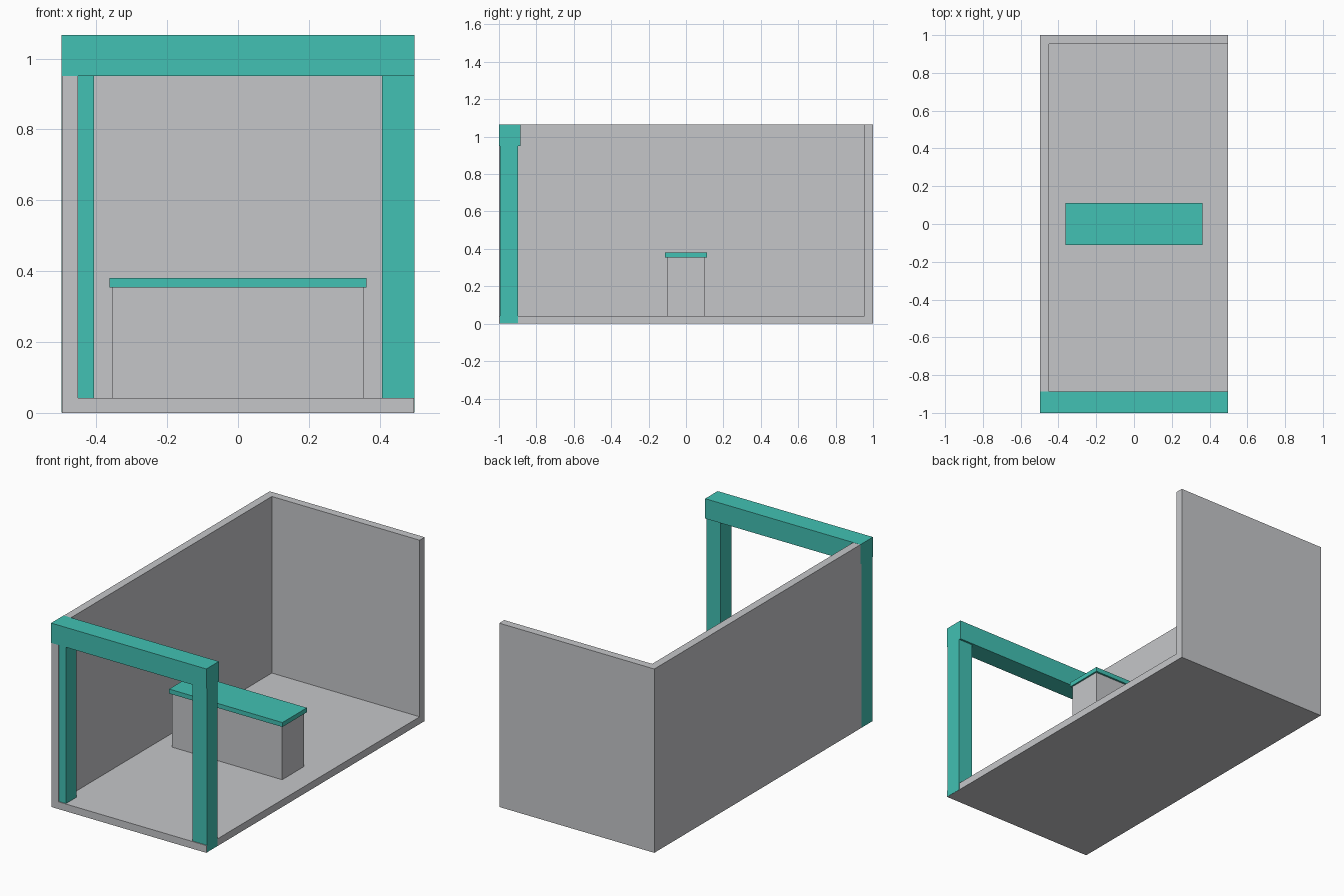
import bpy

if "Cube" in bpy.data.objects:
    bpy.data.objects.remove(bpy.data.objects["Cube"])


def material(name, rgb):
    m = bpy.data.materials.new(name)
    m.diffuse_color = (*rgb, 1)
    m.use_nodes = True
    m.node_tree.nodes["Principled BSDF"].inputs["Base Color"].default_value = m.diffuse_color
    return m


teal = material("teal", (0.054, 0.533, 0.451))
grey = material("light grey", (0.558, 0.565, 0.584))


def box(name, x, y, z, mat):
    """Box from (min, max) pairs on each axis."""
    bpy.ops.mesh.primitive_cube_add(size=1)
    ob = bpy.context.object
    ob.name = name
    for v in ob.data.vertices:
        v.co = [lo + (c + 0.5) * (hi - lo) for c, (lo, hi) in zip(v.co, (x, y, z))]
    ob.data.materials.append(mat)
    return ob


W = 0.497      # half width
H = 1.066      # total height
FLOOR = 0.042
WALL = 0.046
E = 0.0008     # keeps the teal frame just proud of the walls

# Booth shell: floor, left wall, back wall
box("floor", (-W, W), (-1, 1), (0, FLOOR), grey)
box("left_wall", (-W, -W + WALL), (-1, 1), (FLOOR, H - E), grey)
box("back_wall", (-W + WALL, W), (1 - WALL, 1), (FLOOR, H - E), grey)

# Front frame: two posts and a header beam
for side, name in ((-1, "left_post"), (1, "right_post")):
    x = sorted((side * 0.406, side * (W + E)))
    box(name, x, (-0.995, -0.897), (E, 0.951), teal)
box("header_beam", (-W - E, W + E), (-1 - E, -0.886), (0.951, H), teal)

# Counter in the middle of the floor
box("counter_body", (-0.354, 0.354), (-0.101, 0.101), (FLOOR, 0.354), grey)
box("counter_top", (-0.363, 0.363), (-0.112, 0.112), (0.354, 0.38), teal)
